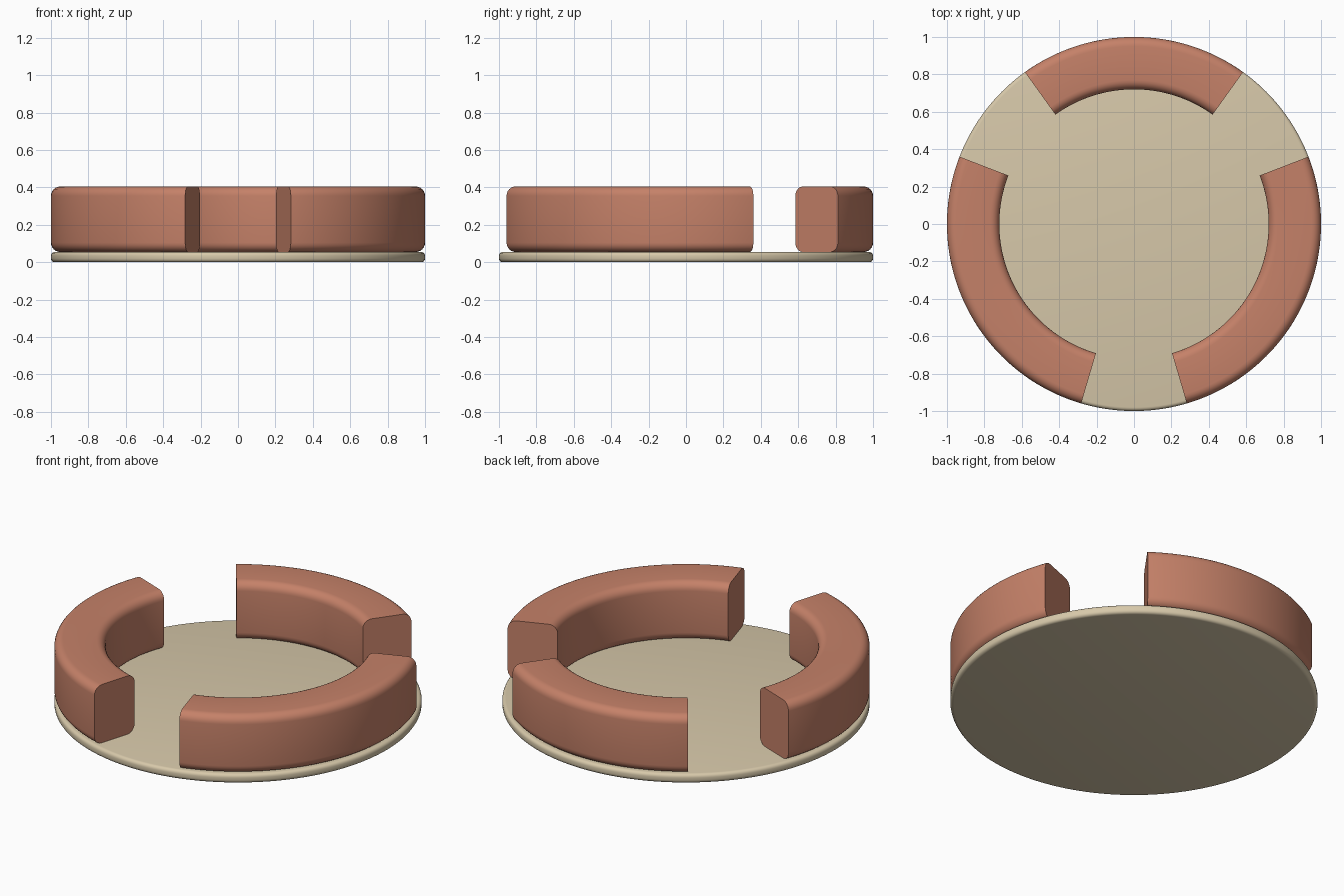
import bpy
import bmesh
from math import radians, cos, sin, pi

cube = bpy.data.objects.get("Cube")
if cube:
    bpy.data.objects.remove(cube)

BASE_TOP = 0.055
RIM_TOP = 0.405
INNER, OUTER = 0.72, 1.0


def material(name, rgb):
    mat = bpy.data.materials.new(name)
    mat.use_nodes = True
    colour = (*rgb, 1)
    mat.diffuse_color = colour
    bsdf = next(n for n in mat.node_tree.nodes if n.type == "BSDF_PRINCIPLED")
    bsdf.inputs["Base Color"].default_value = colour
    return mat


def make_object(name, bm, mat):
    bmesh.ops.recalc_face_normals(bm, faces=bm.faces)
    mesh = bpy.data.meshes.new(name)
    bm.to_mesh(mesh)
    bm.free()
    mesh.materials.append(mat)
    obj = bpy.data.objects.new(name, mesh)
    bpy.context.collection.objects.link(obj)
    bpy.ops.object.select_all(action="DESELECT")
    obj.select_set(True)
    bpy.context.view_layer.objects.active = obj
    bpy.ops.object.shade_smooth_by_angle(angle=radians(35))
    return obj


def rounded_section(r0, r1, z0, z1, radius, steps=6):
    """Radius/height outline of a box with four rounded corners."""
    corners = [(r1, z1, -1, -1), (r0, z1, 1, -1), (r0, z0, 1, 1), (r1, z0, -1, 1)]
    points = []
    for quarter, (r, z, sr, sz) in enumerate(corners):
        for i in range(steps + 1):
            a = (quarter + i / steps) * pi / 2
            points.append((r + sr * radius + radius * cos(a),
                           z + sz * radius + radius * sin(a)))
    return points


def arc_block(name, start, end, mat):
    """Sweep the rounded section around the centre and cap both ends."""
    bm = bmesh.new()
    steps = round((end - start) / 1.5)
    rings = []
    section = rounded_section(INNER, OUTER, BASE_TOP, RIM_TOP, 0.05)
    for i in range(steps + 1):
        a = radians(start + (end - start) * i / steps)
        rings.append([bm.verts.new((r * cos(a), r * sin(a), z)) for r, z in section])
    count = len(section)
    for a, b in zip(rings, rings[1:]):
        for j in range(count):
            k = (j + 1) % count
            bm.faces.new((a[j], a[k], b[k], b[j]))
    bm.faces.new(rings[0])
    bm.faces.new(rings[-1])
    return make_object(name, bm, mat)


clay = material("terracotta", (0.56, 0.22, 0.14))
sand = material("sand", (0.68, 0.58, 0.40))

# Round base plate with softened rim
bm = bmesh.new()
bmesh.ops.create_cone(bm, cap_ends=True, segments=192, radius1=OUTER,
                      radius2=OUTER, depth=BASE_TOP)
bmesh.ops.translate(bm, verts=bm.verts, vec=(0, 0, BASE_TOP / 2))
rim = [e for e in bm.edges if abs(e.verts[0].co.z - e.verts[1].co.z) < 1e-5]
bmesh.ops.bevel(bm, geom=rim, offset=0.02, segments=4, profile=0.5, affect="EDGES")
make_object("base_plate", bm, sand)

# Three curved blocks with gaps between them
arc_block("back_arc", 54.3, 125.7, clay)
arc_block("left_arc", -73.6, 21.1, clay)
arc_block("right_arc", 158.9, 253.6, clay)
